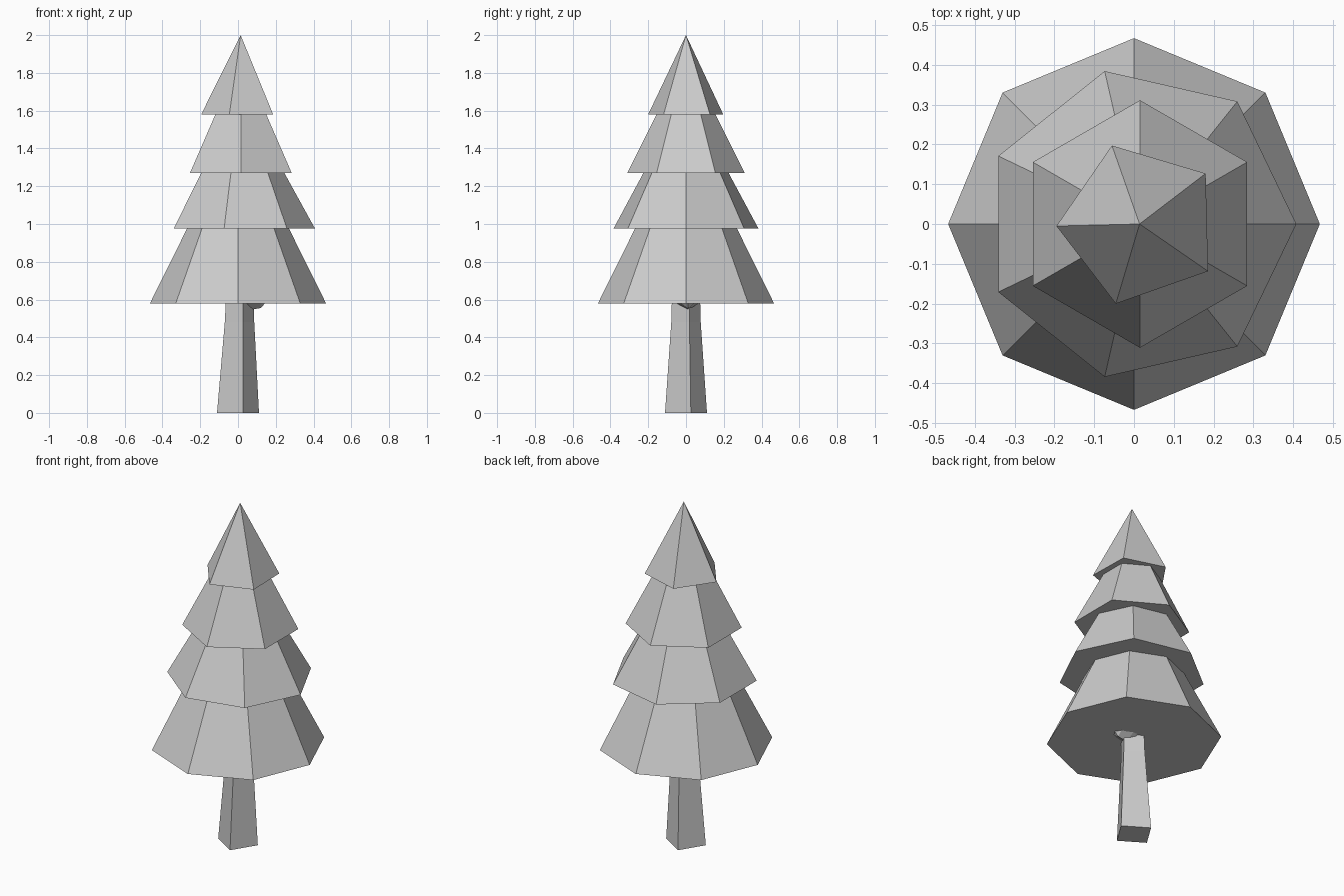
import bpy
import bmesh
from math import cos, sin, radians, tau

cube = bpy.data.objects.get("Cube")
if cube:
    bpy.data.objects.remove(cube, do_unlink=True)

grey = bpy.data.materials.new("light grey")
grey.use_nodes = True
colour = (0.6, 0.6, 0.6, 1)
grey.diffuse_color = colour
grey.node_tree.nodes["Principled BSDF"].inputs["Base Color"].default_value = colour


def finish(name, bm):
    bmesh.ops.recalc_face_normals(bm, faces=bm.faces)
    mesh = bpy.data.meshes.new(name)
    bm.to_mesh(mesh)
    bm.free()
    mesh.materials.append(grey)
    obj = bpy.data.objects.new(name, mesh)
    bpy.context.collection.objects.link(obj)
    return obj


def tier(name, sides, radius, bottom, top, x, turn):
    """Closed pyramid with flat sides and a flat underside."""
    bm = bmesh.new()
    ring = [bm.verts.new((x + radius * cos(tau * i / sides + turn),
                          radius * sin(tau * i / sides + turn), bottom))
            for i in range(sides)]
    apex = bm.verts.new((x, 0, top))
    bm.faces.new(ring)
    for i in range(sides):
        bm.faces.new((ring[i], ring[(i + 1) % sides], apex))
    return finish(name, bm)


def loft(name, rings):
    """Skin consecutive four-sided rings and cap both ends."""
    bm = bmesh.new()
    rows = [[bm.verts.new(p) for p in ring] for ring in rings]
    for a, b in zip(rows, rows[1:]):
        for i in range(4):
            j = (i + 1) % 4
            bm.faces.new((a[i], a[j], b[j], b[i]))
    bm.faces.new(rows[0])
    bm.faces.new(rows[-1])
    return finish(name, bm)


# Foliage: each tier upward has one side fewer
tier("foliage_bottom", 8, 0.467, 0.578, 1.52, 0, 0)
tier("foliage_lower_middle", 7, 0.394, 0.975, 1.69, 0.014, 0)
tier("foliage_upper_middle", 6, 0.311, 1.27, 1.89, 0.015, radians(90))
tier("foliage_top", 5, 0.209, 1.58, 2.0, 0.014, radians(37.4))

# Trunk: tapering, slightly turned and leaning
trunk_rings = [(0, 0, 0.114), (0.008, 0.48, 0.08), (0.013, 0.7, 0.074)]
loft("trunk", [[(x + r * cos(tau * i / 4 + radians(13)),
                 r * sin(tau * i / 4 + radians(13)), z) for i in range(4)]
               for x, z, r in trunk_rings])

# Branch stub rising into the bottom foliage
branch_rings = [(0.03, 0.605, 0.1, 0.06), (0.06, 0.605, 0.1, 0.06),
                (0.12, 0.605, 0.07, 0.05), (0.18, 0.65, 0.04, 0.03)]
loft("branch", [[(x, 0.01 + w * cos(tau * i / 4), z + h * sin(tau * i / 4))
                 for i in range(4)] for x, z, w, h in branch_rings])
